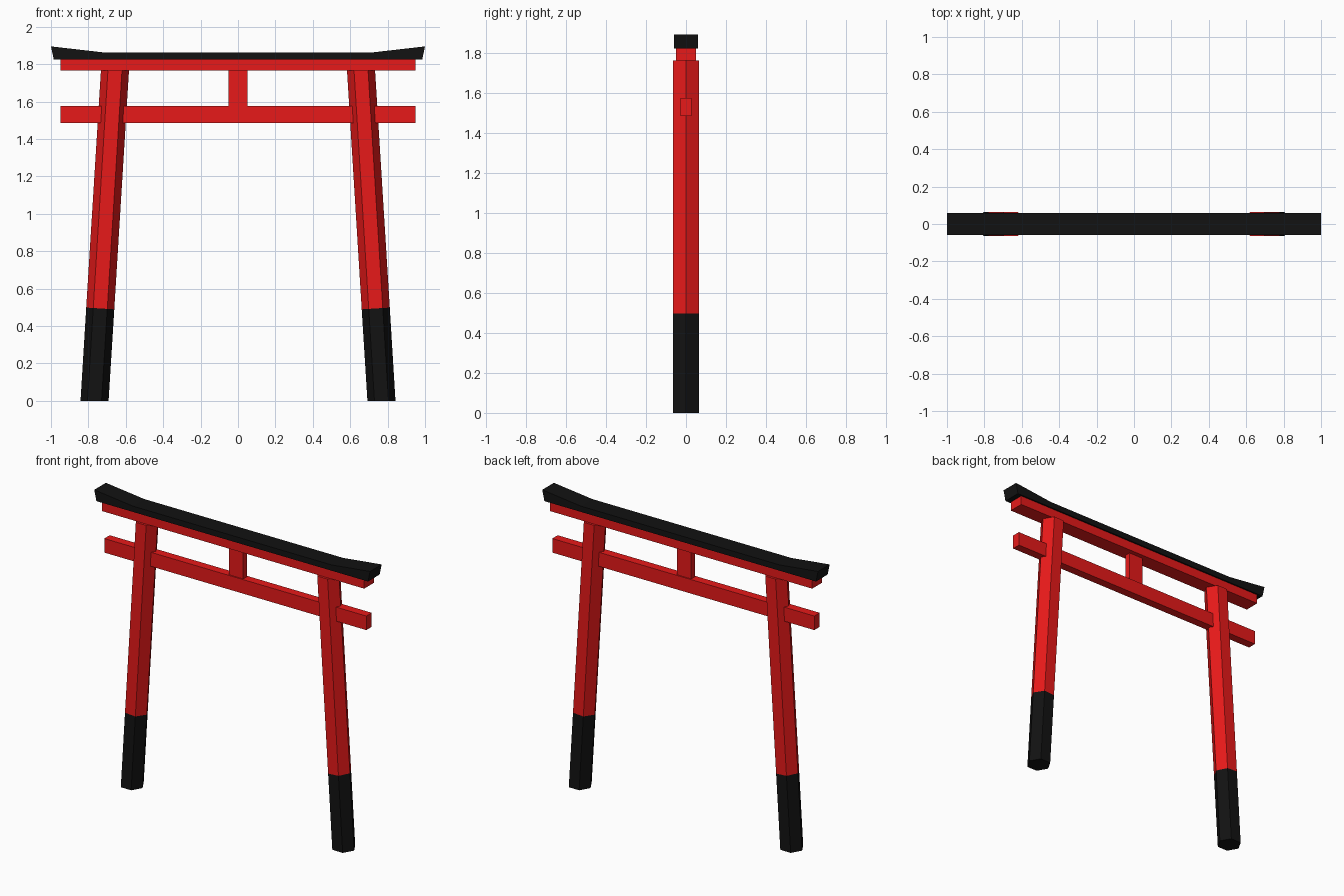
import bpy, bmesh, math

if "Cube" in bpy.data.objects:
    bpy.data.objects.remove(bpy.data.objects["Cube"])

def material(name, color):
    m = bpy.data.materials.new(name)
    m.diffuse_color = color
    m.use_nodes = True
    m.node_tree.nodes["Principled BSDF"].inputs["Base Color"].default_value = m.diffuse_color
    return m

RED = material("vermilion", (0.8, 0.01, 0.01, 1))
BLACK = material("black_lacquer", (0.006, 0.006, 0.006, 1))

def loft(name, rings, mat):
    """Closed solid through a series of matching rings of points."""
    bm = bmesh.new()
    loops = [[bm.verts.new(p) for p in ring] for ring in rings]
    n = len(loops[0])
    for a, b in zip(loops, loops[1:]):
        for i in range(n):
            j = (i + 1) % n
            bm.faces.new((a[i], a[j], b[j], b[i]))
    bm.faces.new(loops[0][::-1])
    bm.faces.new(loops[-1])
    bmesh.ops.recalc_face_normals(bm, faces=bm.faces)
    me = bpy.data.meshes.new(name)
    bm.to_mesh(me)
    bm.free()
    me.materials.append(mat)
    ob = bpy.data.objects.new(name, me)
    bpy.context.collection.objects.link(ob)
    return ob

def beam(name, hx, hy, z0, z1, mat):
    return loft(name, [[(-hx, -hy, z), (hx, -hy, z), (hx, hy, z), (-hx, hy, z)]
                       for z in (z0, z1)], mat)

# Leaning hexagonal posts: black foot, red shaft
FOOT_X, LEAN, R = 0.767, 0.0618, 0.075

def hexagon(side, z, tilt=0.0):
    ring = []
    for i in range(6):
        dx, dy = R * math.cos(i * math.pi / 3), R * math.sin(i * math.pi / 3)
        ring.append((side * (FOOT_X - LEAN * z + dx), dy, z + tilt * dx))
    return ring

for side, label in ((-1, "left"), (1, "right")):
    bottom, joint, top = hexagon(side, 0), hexagon(side, 0.494, LEAN), hexagon(side, 1.765)
    loft(label + "_post_foot", [bottom, joint], BLACK)
    loft(label + "_post", [joint, top], RED)

# Cross beams and centre strut
beam("tie_beam", 0.95, 0.028, 1.485, 1.577, RED)
beam("upper_beam", 0.95, 0.05, 1.765, 1.825, RED)
beam("centre_strut", 0.052, 0.02, 1.577, 1.765, RED)

# Roof cap with upswept, undercut ends
half = [(0.985, 1.825), (1.0, 1.895), (0.72, 1.863)]
profile = half + [(-x, z) for x, z in reversed(half)]
loft("roof_cap", [[(x, y, z) for x, z in profile] for y in (-0.06, 0.06)], BLACK)
